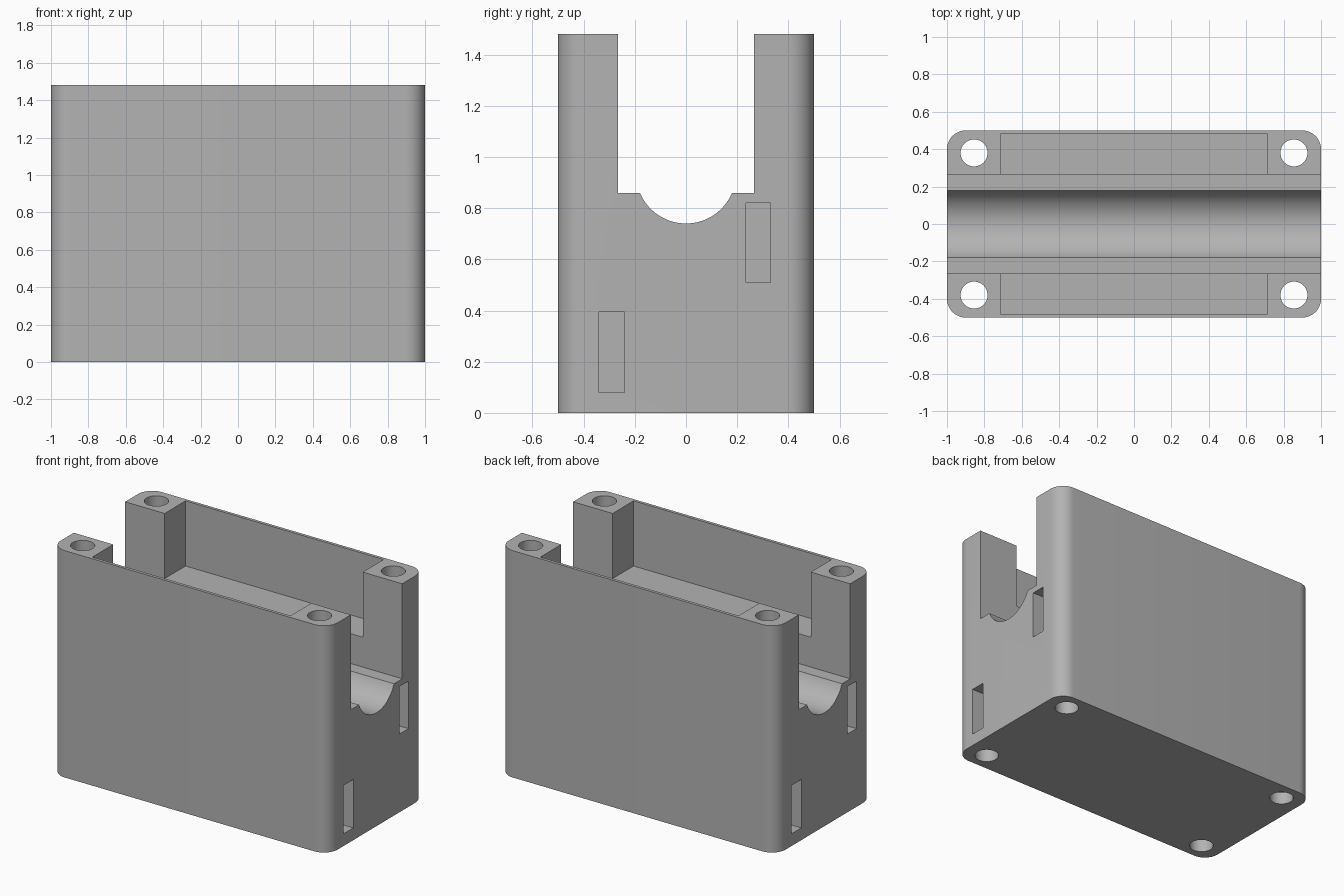
import bpy, bmesh
from math import radians

cube = bpy.data.objects.get("Cube")
if cube:
    bpy.data.objects.remove(cube, do_unlink=True)

LENGTH, DEPTH, HEIGHT = 2.0, 1.0, 1.48
SHELF, POCKET_FLOOR = 0.86, 1.055
CHANNEL = 0.265

grey = bpy.data.materials.new("plain grey")
grey.use_nodes = True
colour = (0.45, 0.45, 0.45, 1)
grey.diffuse_color = colour
grey.node_tree.nodes["Principled BSDF"].inputs["Base Color"].default_value = colour


def box(name, x, y, z):
    """Box from its (low, high) range on each axis."""
    bpy.ops.mesh.primitive_cube_add(size=1, location=[sum(r) / 2 for r in (x, y, z)])
    ob = bpy.context.object
    ob.name = name
    ob.scale = [r[1] - r[0] for r in (x, y, z)]
    bpy.ops.object.transform_apply(location=True, rotation=False, scale=True)
    return ob


def cylinder(name, radius, length, location, rotation=(0, 0, 0), sides=48):
    bpy.ops.mesh.primitive_cylinder_add(vertices=sides, radius=radius, depth=length,
                                        location=location, rotation=rotation)
    ob = bpy.context.object
    ob.name = name
    return ob


# Block with rounded upright corners
body = box("housing", (-LENGTH / 2, LENGTH / 2), (-DEPTH / 2, DEPTH / 2), (0, HEIGHT))
bm = bmesh.new()
bm.from_mesh(body.data)
upright = [e for e in bm.edges if abs(e.verts[0].co.z - e.verts[1].co.z) > 1]
bmesh.ops.bevel(bm, geom=upright, offset=0.1, segments=12, profile=0.5, affect='EDGES')
bm.to_mesh(body.data)
bm.free()
body.data.materials.append(grey)

# Open channel and round trough along the length
cutters = [
    box("channel_cutter", (-1.2, 1.2), (-CHANNEL, CHANNEL), (SHELF, 1.7)),
    cylinder("trough_cutter", 0.195, 2.4, (0, 0, 0.935), (0, radians(90), 0), 96),
]

for side in (-1, 1):
    # Pocket behind each long wall, open to the channel
    ys = sorted((side * 0.2, side * 0.48))
    cutters.append(box("pocket_cutter", (-0.715, 0.715), ys, (POCKET_FLOOR, 1.7)))
    # Bolt holes through the corner posts
    for end in (-1, 1):
        cutters.append(cylinder("bolt_hole_cutter", 0.072, 2,
                                (end * 0.855, side * 0.38, 0.8)))
    # Upper and lower blind slots, turned half round for the other end
    xs = sorted((side * 0.7, side * 1.1))
    cutters.append(box("upper_slot_cutter", xs,
                       sorted((side * 0.235, side * 0.33)), (0.51, 0.82)))
    cutters.append(box("lower_slot_cutter", xs,
                       sorted((side * -0.34, side * -0.24)), (0.08, 0.395)))

# Carve the block
bpy.ops.object.select_all(action='DESELECT')
body.select_set(True)
bpy.context.view_layer.objects.active = body
for cutter in cutters:
    cutter.hide_render = True
    cutter.data.materials.append(grey)
    cut = body.modifiers.new(cutter.name, 'BOOLEAN')
    cut.operation, cut.solver, cut.object = 'DIFFERENCE', 'EXACT', cutter
    bpy.ops.object.modifier_apply(modifier=cut.name)
    bpy.data.objects.remove(cutter, do_unlink=True)

bpy.ops.object.shade_smooth_by_angle(angle=radians(30))
